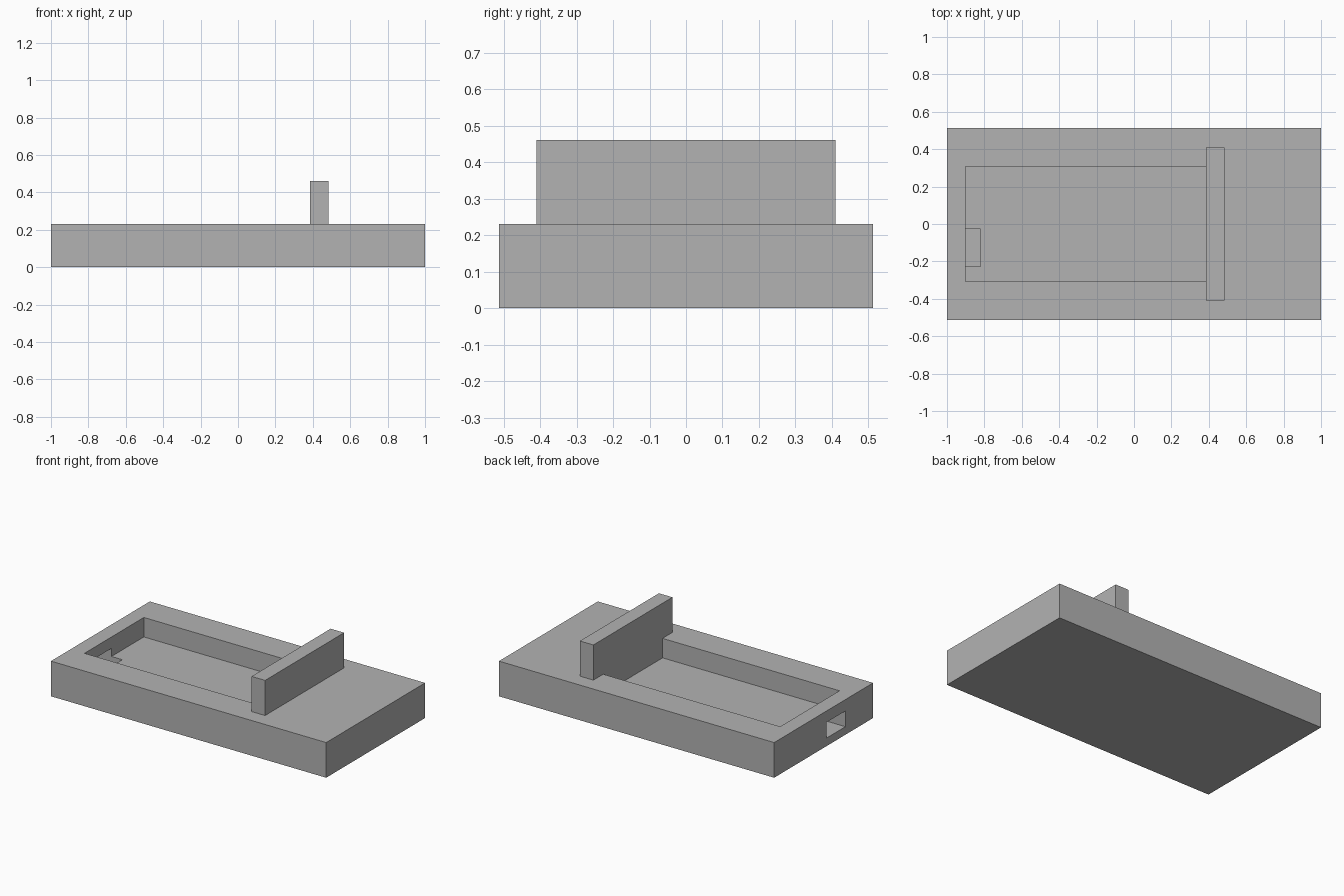
import bpy

cube = bpy.data.objects.get("Cube")
if cube:
    bpy.data.objects.remove(cube, do_unlink=True)

# One flat grey
grey = bpy.data.materials.new("plain_grey")
grey.use_nodes = True
colour = (0.45, 0.45, 0.45, 1)
grey.diffuse_color = colour
grey.node_tree.nodes["Principled BSDF"].inputs["Base Color"].default_value = colour


def box(name, x, y, z):
    """Box spanning the given (low, high) ranges."""
    verts = [(a, b, c) for a in x for b in y for c in z]
    faces = [(0, 1, 3, 2), (4, 6, 7, 5), (0, 4, 5, 1),
             (2, 3, 7, 6), (0, 2, 6, 4), (1, 5, 7, 3)]
    mesh = bpy.data.meshes.new(name)
    mesh.from_pydata(verts, [], faces)
    mesh.materials.append(grey)
    obj = bpy.data.objects.new(name, mesh)
    bpy.context.collection.objects.link(obj)
    return obj


def combine(target, other, operation):
    """Apply a boolean to target and remove the helper."""
    mod = target.modifiers.new(other.name, "BOOLEAN")
    mod.operation = operation
    mod.solver = "EXACT"
    mod.object = other
    other.hide_render = True
    bpy.context.view_layer.objects.active = target
    bpy.ops.object.modifier_apply(modifier=mod.name)
    bpy.data.objects.remove(other, do_unlink=True)


top = 0.231
floor = 0.103
pocket_end = 0.386

# Solid block with an upright wall standing on it
tray = box("tray_with_wall", (-1, 1), (-0.513, 0.513), (0, top))
wall = box("upright_wall", (pocket_end, 0.484), (-0.41, 0.41), (floor, 0.462))
combine(tray, wall, "UNION")

# Open pocket that ends flush with the wall
pocket = box("pocket_cutter", (-0.9, pocket_end), (-0.308, 0.308), (floor, 0.3))
combine(tray, pocket, "DIFFERENCE")

# Slot through the end, running a little way into the pocket floor
slot = box("slot_cutter", (-1.1, -0.821), (-0.226, -0.028), (0.053, 0.156))
combine(tray, slot, "DIFFERENCE")
